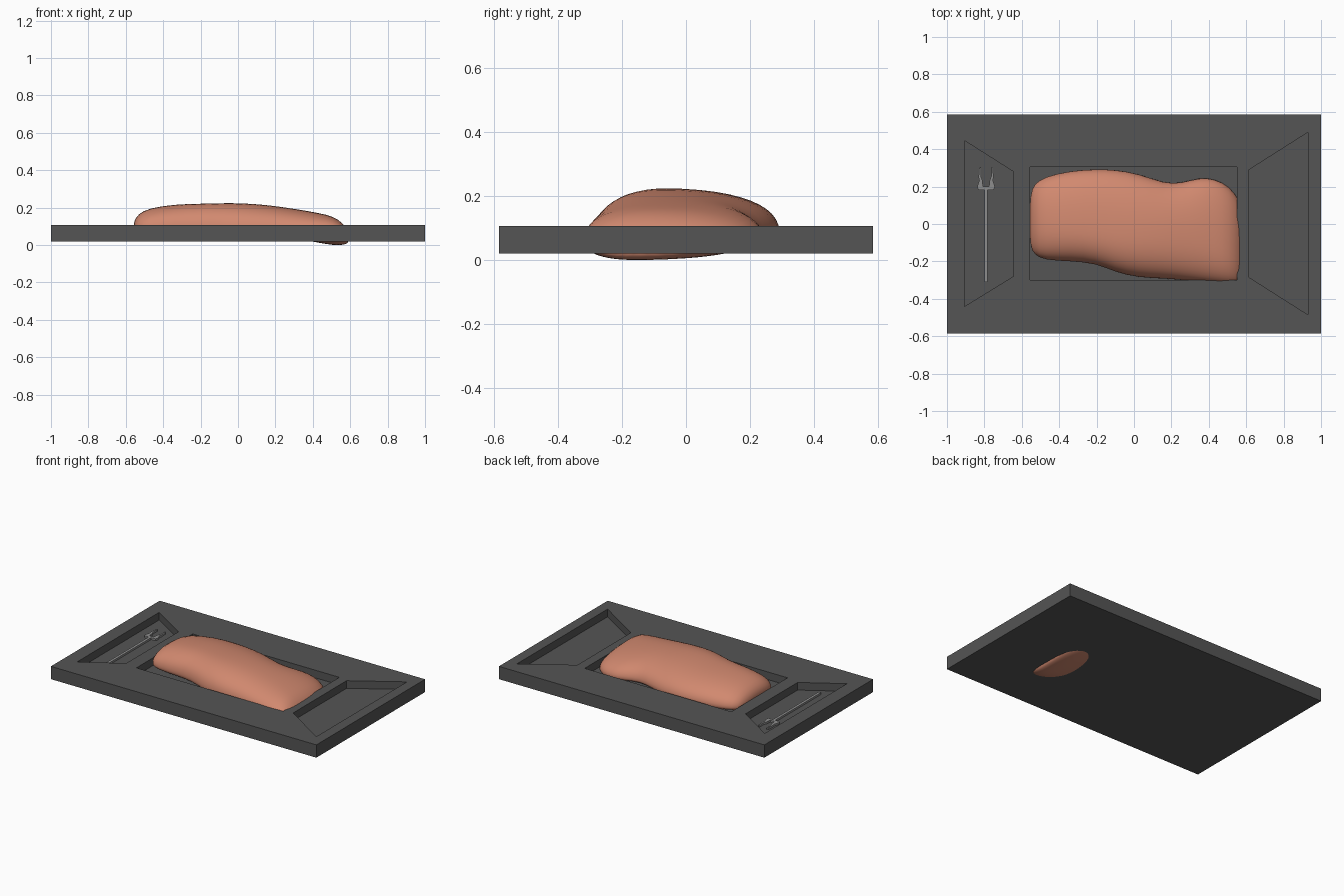
import bpy, bmesh, math

if "Cube" in bpy.data.objects:
    bpy.data.objects.remove(bpy.data.objects["Cube"])


def material(name, rgb):
    m = bpy.data.materials.new(name)
    m.diffuse_color = (*rgb, 1)
    m.use_nodes = True
    m.node_tree.nodes["Principled BSDF"].inputs["Base Color"].default_value = m.diffuse_color
    return m


def make_object(name, bm, mat):
    bmesh.ops.recalc_face_normals(bm, faces=bm.faces)
    me = bpy.data.meshes.new(name)
    bm.to_mesh(me)
    bm.free()
    ob = bpy.data.objects.new(name, me)
    bpy.context.collection.objects.link(ob)
    if mat:
        me.materials.append(mat)
    return ob


def add_prism(bm, outline, z0, z1):
    """Vertical prism from a flat xy outline."""
    low = [bm.verts.new((x, y, z0)) for x, y in outline]
    high = [bm.verts.new((x, y, z1)) for x, y in outline]
    bm.faces.new(low[::-1])
    bm.faces.new(high)
    n = len(low)
    for i in range(n):
        j = (i + 1) % n
        bm.faces.new((low[i], low[j], high[j], high[i]))


board_gray = material("dark board gray", (0.09, 0.09, 0.09))
meat_pink = material("cooked meat pink", (0.64, 0.25, 0.16))
steel_gray = material("fork gray", (0.27, 0.27, 0.27))

TOP, FLOOR = 0.107, 0.055

# Board: slab with three straight-walled pockets
bm = bmesh.new()
add_prism(bm, [(-1, -0.585), (1, -0.585), (1, 0.585), (-1, 0.585)], 0.02, TOP)
board = make_object("serving_board", bm, board_gray)

bm = bmesh.new()
add_prism(bm, [(-0.555, -0.3), (0.55, -0.3), (0.55, 0.305), (-0.555, 0.305)], FLOOR, 0.2)
add_prism(bm, [(-0.905, -0.44), (-0.645, -0.28), (-0.645, 0.28), (-0.905, 0.445)], FLOOR, 0.2)
add_prism(bm, [(0.615, -0.285), (0.93, -0.485), (0.93, 0.49), (0.615, 0.29)], FLOOR, 0.2)
cutter = make_object("pocket_cutter", bm, None)

cut = board.modifiers.new("pockets", 'BOOLEAN')
cut.operation = 'DIFFERENCE'
cut.solver = 'EXACT'
cut.object = cutter
bpy.context.view_layer.objects.active = board
board.select_set(True)
bpy.ops.object.modifier_apply(modifier=cut.name)
bpy.data.objects.remove(cutter)

# Meat: loft of skewed oval sections (x, y min, y max, y of peak, z widest, z top, z bottom)
sections = [
    (-0.555, -0.12, 0.16, 0.00, 0.090, 0.130, 0.060),
    (-0.535, -0.165, 0.215, 0.00, 0.090, 0.165, 0.050),
    (-0.480, -0.195, 0.255, -0.01, 0.090, 0.198, 0.045),
    (-0.340, -0.200, 0.288, -0.02, 0.090, 0.219, 0.040),
    (-0.200, -0.212, 0.297, -0.04, 0.090, 0.222, 0.040),
    (-0.100, -0.260, 0.293, -0.06, 0.085, 0.225, 0.040),
    (0.020, -0.288, 0.275, -0.07, 0.080, 0.226, 0.040),
    (0.160, -0.293, 0.220, -0.07, 0.080, 0.215, 0.040),
    (0.250, -0.300, 0.220, -0.08, 0.075, 0.202, 0.035),
    (0.350, -0.310, 0.252, -0.09, 0.070, 0.187, 0.028),
    (0.430, -0.318, 0.245, -0.11, 0.065, 0.172, 0.012),
    (0.510, -0.325, 0.205, -0.15, 0.060, 0.155, -0.002),
    (0.565, -0.320, 0.130, -0.17, 0.055, 0.115, 0.000),
    (0.590, -0.280, 0.040, -0.18, 0.040, 0.070, 0.010),
]
bm = bmesh.new()
rings = []
N = 24
for x, y0, y1, yp, zw, zt, zb in sections:
    ring = []
    for k in range(N):
        a = 2 * math.pi * k / N
        c, s = math.cos(a), math.sin(a)
        y = yp + (y1 - yp if c > 0 else yp - y0) * math.copysign(abs(c) ** 0.9, c)
        z = zw + (zt - zw if s > 0 else zw - zb) * math.copysign(abs(s) ** 0.9, s)
        ring.append(bm.verts.new((x, y, z)))
    rings.append(ring)
for a, b in zip(rings, rings[1:]):
    for k in range(N):
        j = (k + 1) % N
        bm.faces.new((a[k], a[j], b[j], b[k]))
for ring, x in ((rings[0], -0.557), (rings[-1], 0.592)):
    mid = bm.verts.new((x, sum(v.co.y for v in ring) / N, sum(v.co.z for v in ring) / N))
    for k in range(N):
        bm.faces.new((ring[k], ring[(k + 1) % N], mid))
meat = make_object("meat_slab", bm, meat_pink)
for p in meat.data.polygons:
    p.use_smooth = True
meat.modifiers.new("smooth", 'SUBSURF').levels = 1
meat.modifiers["smooth"].render_levels = 1

# Fork: handle, crossbar and two barbed prongs
CX = -0.791
bm = bmesh.new()
z0, z1 = FLOOR - 0.002, FLOOR + 0.013
add_prism(bm, [(CX - 0.009, -0.31), (CX + 0.009, -0.31), (CX + 0.009, 0.185), (CX - 0.009, 0.185)], z0, z1)
add_prism(bm, [(CX - 0.042, 0.182), (CX + 0.042, 0.182), (CX + 0.047, 0.2), (CX - 0.047, 0.2)], z0, z1)
for s in (-1, 1):
    pts = [(0.047, 0.2), (0.036, 0.235), (0.04, 0.25), (0.036, 0.3),
           (0.028, 0.305), (0.028, 0.255), (0.02, 0.235), (0.016, 0.2)]
    add_prism(bm, [(CX + s * x, y) for x, y in pts], z0, z1)
make_object("carving_fork", bm, steel_gray)
